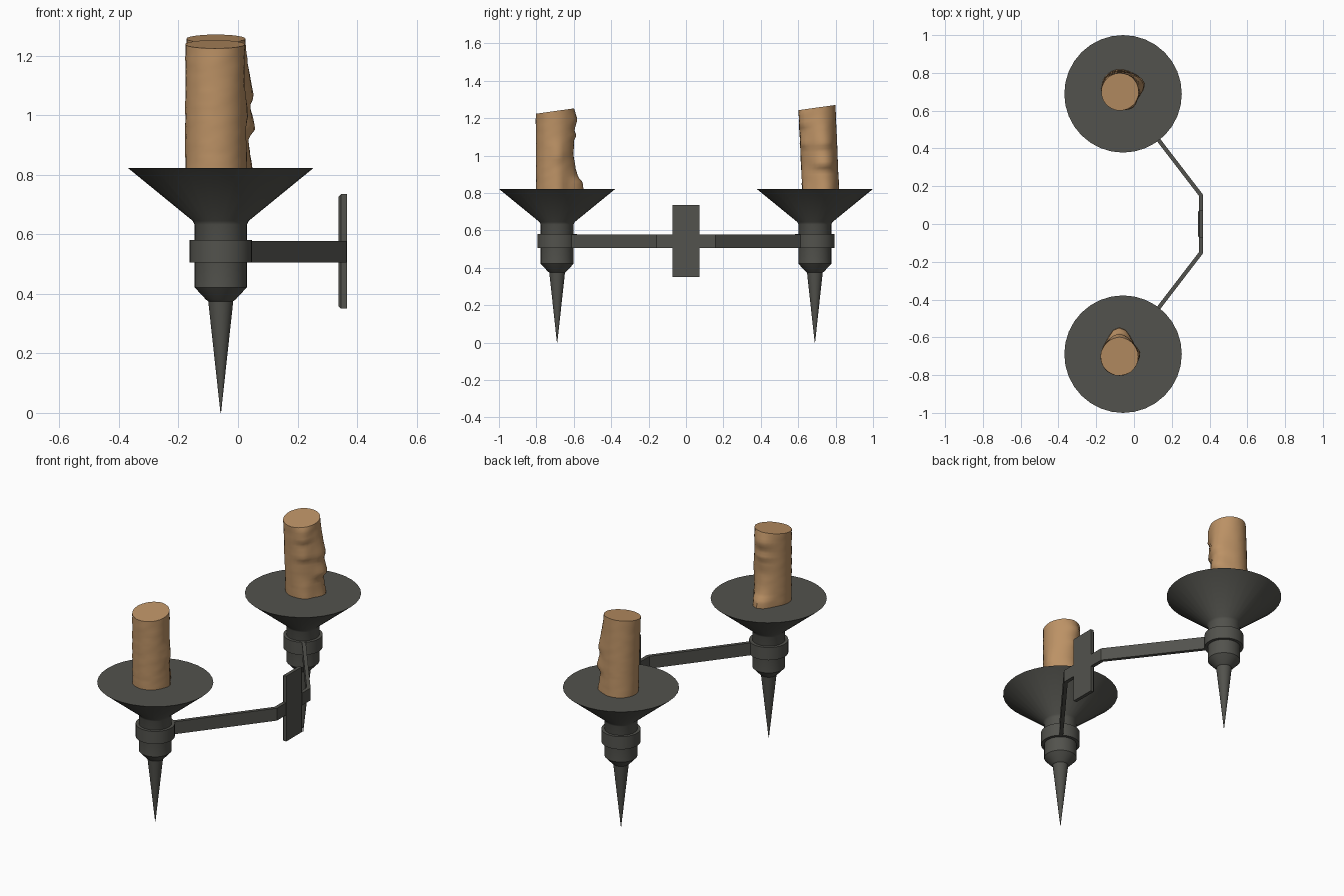
import bpy, bmesh, math, random
from mathutils import Vector

if "Cube" in bpy.data.objects:
    bpy.data.objects.remove(bpy.data.objects["Cube"])

random.seed(4)
CX, CY = -0.058, 0.689          # lamp axis
SEG = 32


def material(name, col):
    m = bpy.data.materials.new(name)
    m.diffuse_color = (*col, 1)
    m.use_nodes = True
    m.node_tree.nodes["Principled BSDF"].inputs["Base Color"].default_value = m.diffuse_color
    return m


IRON = material("dark_iron", (0.085, 0.085, 0.074))
WAX = material("tan_wax", (0.50, 0.285, 0.13))


def finish(name, bm, mat, angle=30):
    bmesh.ops.recalc_face_normals(bm, faces=bm.faces[:])
    me = bpy.data.meshes.new(name)
    bm.to_mesh(me)
    bm.free()
    ob = bpy.data.objects.new(name, me)
    bpy.context.collection.objects.link(ob)
    me.materials.append(mat)
    bpy.ops.object.select_all(action='DESELECT')
    ob.select_set(True)
    bpy.context.view_layer.objects.active = ob
    bpy.ops.object.shade_smooth_by_angle(angle=math.radians(angle))
    return ob


def loft(bm, rings):
    """Skin rings of points and cap both ends."""
    vr = [[bm.verts.new(p) for p in ring] for ring in rings]
    n = len(vr[0])
    for a, b in zip(vr, vr[1:]):
        for i in range(n):
            j = (i + 1) % n
            bm.faces.new((a[i], a[j], b[j], b[i]))
    bm.faces.new(vr[0][::-1])
    bm.faces.new(vr[-1])


def turned(name, profile, cy):
    bm = bmesh.new()
    loft(bm, [[(CX + r * math.cos(2 * math.pi * i / SEG),
                cy + r * math.sin(2 * math.pi * i / SEG), z) for i in range(SEG)]
              for r, z in profile])
    return finish(name, bm, IRON)


def candle(name, base, top, radius, slope, drips):
    """Leaning wax column; drips = (direction, width, [(z, bulge)...])."""
    z0, n, steps = 0.815, 28, 26
    bm = bmesh.new()

    def bulge(prof, z):
        for (za, ba), (zb, bb) in zip(prof, prof[1:]):
            if za <= z <= zb:
                return ba + (bb - ba) * (z - za) / (zb - za)
        return 0

    rings = []
    for k in range(steps + 1):
        t = k / steps
        z = z0 + t * (top[2] - z0)
        ring = []
        for i in range(n):
            a = 2 * math.pi * i / n
            r = radius + random.uniform(-0.001, 0.001)
            for d, w, prof in drips:
                da = (a - d + math.pi) % (2 * math.pi) - math.pi
                r += bulge(prof, z) * math.exp(-(da / w) ** 2)
            x = base[0] + (top[0] - base[0]) * t + r * math.cos(a)
            y = base[1] + (top[1] - base[1]) * t + r * math.sin(a)
            ring.append((x, y, z + t * t * slope * r * math.sin(a)))
        rings.append(ring)
    loft(bm, rings)
    return finish(name, bm, WAX, 40)


# Turned holders: spike, cup and drip dish, plus collar
for side, cy in (("front", -CY), ("back", CY)):
    turned(side + "_holder", [(0.001, 0), (0.042, 0.375), (0.05, 0.381), (0.088, 0.422),
                              (0.088, 0.632), (0.094, 0.645), (0.311, 0.822)], cy)
    turned(side + "_collar", [(0.086, 0.505), (0.105, 0.505), (0.105, 0.58), (0.086, 0.58)], cy)

# Bent flat bar joining both collars
path = [Vector(p) for p in ((CX + 0.055, -CY + 0.071), (0.354, -0.153),
                            (0.354, 0.153), (CX + 0.055, CY - 0.071))]
bm = bmesh.new()
rings = []
for i, p in enumerate(path):
    ds = []
    if i > 0:
        ds.append((p - path[i - 1]).normalized())
    if i < len(path) - 1:
        ds.append((path[i + 1] - p).normalized())
    d = sum(ds, Vector((0, 0))).normalized()
    nrm = Vector((d.y, -d.x)) * (0.0105 / d.dot(ds[0]))
    a, b = p + nrm, p - nrm
    rings.append([(a.x, a.y, 0.505), (a.x, a.y, 0.578), (b.x, b.y, 0.578), (b.x, b.y, 0.505)])
loft(bm, rings)
finish("wall_arm", bm, IRON, 20)

# Back plate, chamfered toward the candles
bm = bmesh.new()


def rect(x, s):
    hy, lo, hi = 0.072 - s, 0.35 + s, 0.735 - s
    return [(x, -hy, lo), (x, hy, lo), (x, hy, hi), (x, -hy, hi)]


loft(bm, [rect(0.338, 0.008), rect(0.346, 0), rect(0.366, 0)])
finish("wall_plate", bm, IRON, 20)

# Candles with run-down wax
candle("front_candle", (-0.077, -0.702), (-0.077, -0.703, 1.238), 0.1, 0.14, [
    (math.pi / 2, 0.5, [(0.81, 0.055), (0.86, 0.05), (0.885, 0.025), (0.93, 0.012), (1.0, 0),
                        (1.08, 0.005), (1.10, 0.018), (1.12, 0.006), (1.15, 0.012),
                        (1.18, 0.024), (1.25, 0)]),
    (0.2, 0.3, [(0.81, 0.012), (0.95, 0.004), (1.0, 0.014), (1.1, 0)])])
candle("back_candle", (-0.074, 0.72), (-0.074, 0.7, 1.257), 0.099, 0.14, [
    (0.25, 0.5, [(0.81, 0.028), (0.92, 0.012), (0.955, 0.038), (1.03, 0.018), (1.06, 0.032),
                 (1.16, 0.012), (1.25, 0)]),
    (-0.9, 0.35, [(0.81, 0.014), (0.95, 0), (1.04, 0), (1.06, 0.014), (1.15, 0.002),
                  (1.17, 0.014), (1.25, 0.008)])])
